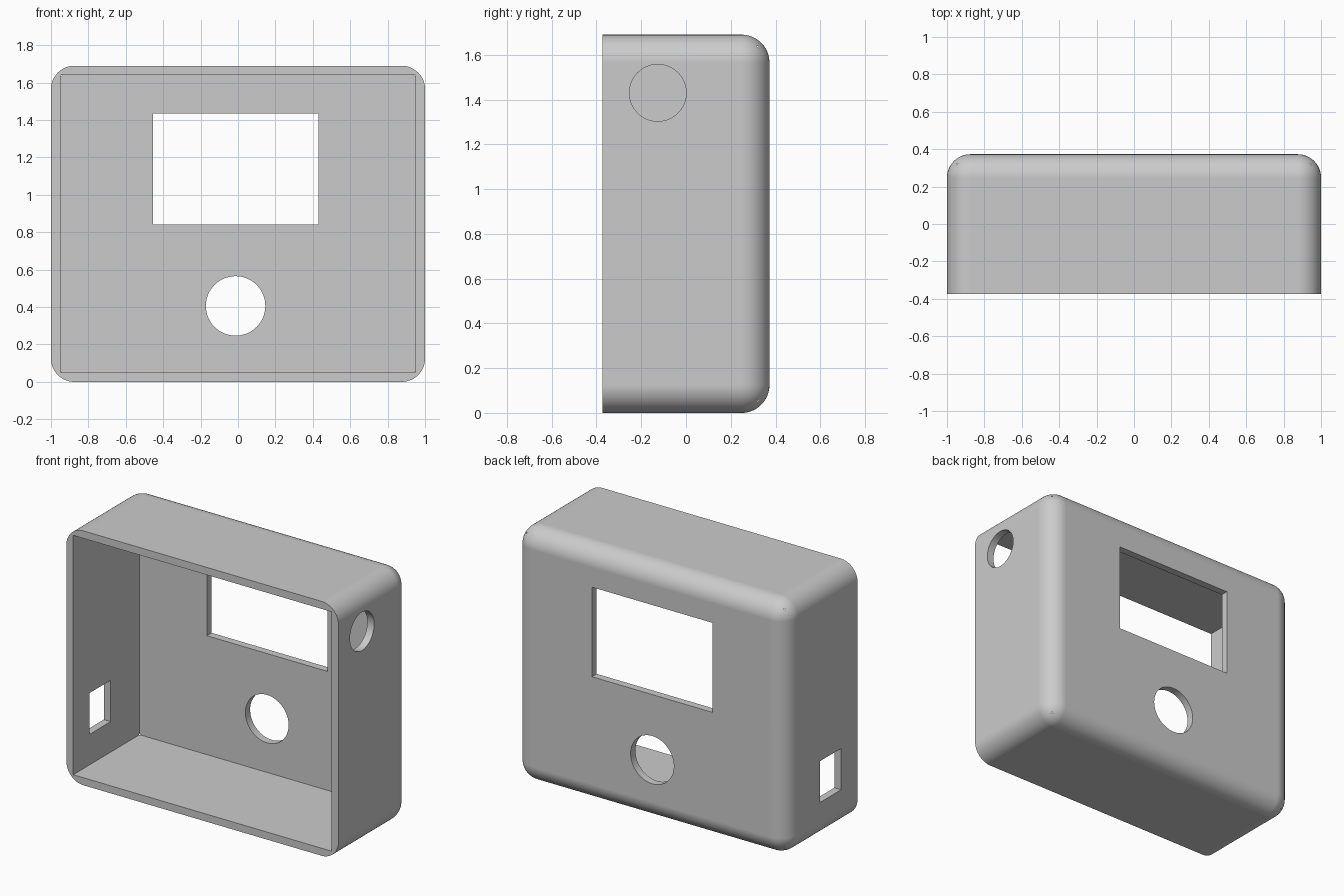
import bpy, bmesh, math

old = bpy.data.objects.get("Cube")
if old:
    bpy.data.objects.remove(old, do_unlink=True)

W, D, H = 2.0, 0.746, 1.69      # overall size
WALL, RADIUS = 0.05, 0.125
BACK = D / 2

grey = bpy.data.materials.new("plain grey")
grey.use_nodes = True
colour = (0.6, 0.6, 0.6, 1)
grey.diffuse_color = colour
grey.node_tree.nodes["Principled BSDF"].inputs["Base Color"].default_value = colour


def finish(name, bm):
    mesh = bpy.data.meshes.new(name)
    bmesh.ops.recalc_face_normals(bm, faces=bm.faces)
    bm.to_mesh(mesh)
    bm.free()
    mesh.materials.append(grey)
    obj = bpy.data.objects.new(name, mesh)
    bpy.context.collection.objects.link(obj)
    return obj


def box_mesh(lo, hi):
    bm = bmesh.new()
    bmesh.ops.create_cube(bm, size=1)
    for v in bm.verts:
        v.co = [hi[i] if v.co[i] > 0 else lo[i] for i in range(3)]
    return bm


def box(name, lo, hi):
    return finish(name, box_mesh(lo, hi))


def cylinder(name, centre, radius, length, rotation):
    bm = bmesh.new()
    bmesh.ops.create_cone(bm, cap_ends=True, segments=64, radius1=radius,
                          radius2=radius, depth=length)
    obj = finish(name, bm)
    obj.location, obj.rotation_euler = centre, rotation
    return obj


# Outer block, rounded everywhere except around the open front
bm = box_mesh((-W / 2, -BACK, 0), (W / 2, BACK, H))
edges = [e for e in bm.edges if any(v.co.y > 0 for v in e.verts)]
bmesh.ops.bevel(bm, geom=edges, offset=RADIUS, segments=16, profile=0.5,
                affect='EDGES')
case = finish("enclosure_shell", bm)

# Cavity, display window, button hole, side cable hole, side port
cutters = [
    box("cavity_cutter", (-W / 2 + WALL, -BACK - 0.2, WALL),
        (W / 2 - WALL, BACK - WALL, H - WALL)),
    box("window_cutter", (-0.455, 0.2, 0.84), (0.43, 0.6, 1.435)),
    cylinder("button_hole_cutter", (-0.013, BACK, 0.406), 0.159, 0.3,
             (math.pi / 2, 0, 0)),
    cylinder("cable_hole_cutter", (W / 2, -0.126, 1.43), 0.127, 0.3,
             (0, math.pi / 2, 0)),
    box("port_cutter", (-1.2, -0.2, 0.253), (-0.8, 0.02, 0.527)),
]
bpy.context.view_layer.objects.active = case
case.select_set(True)
for cutter in cutters:
    cutter.hide_render = True
    cut = case.modifiers.new(cutter.name, 'BOOLEAN')
    cut.operation, cut.solver, cut.object = 'DIFFERENCE', 'EXACT', cutter
    bpy.ops.object.modifier_apply(modifier=cut.name)
    bpy.data.objects.remove(cutter, do_unlink=True)

# Smooth rounds, flat walls
bpy.ops.object.shade_smooth_by_angle(angle=math.radians(30))
normals = case.modifiers.new("flat_walls", 'WEIGHTED_NORMAL')
normals.keep_sharp = True
